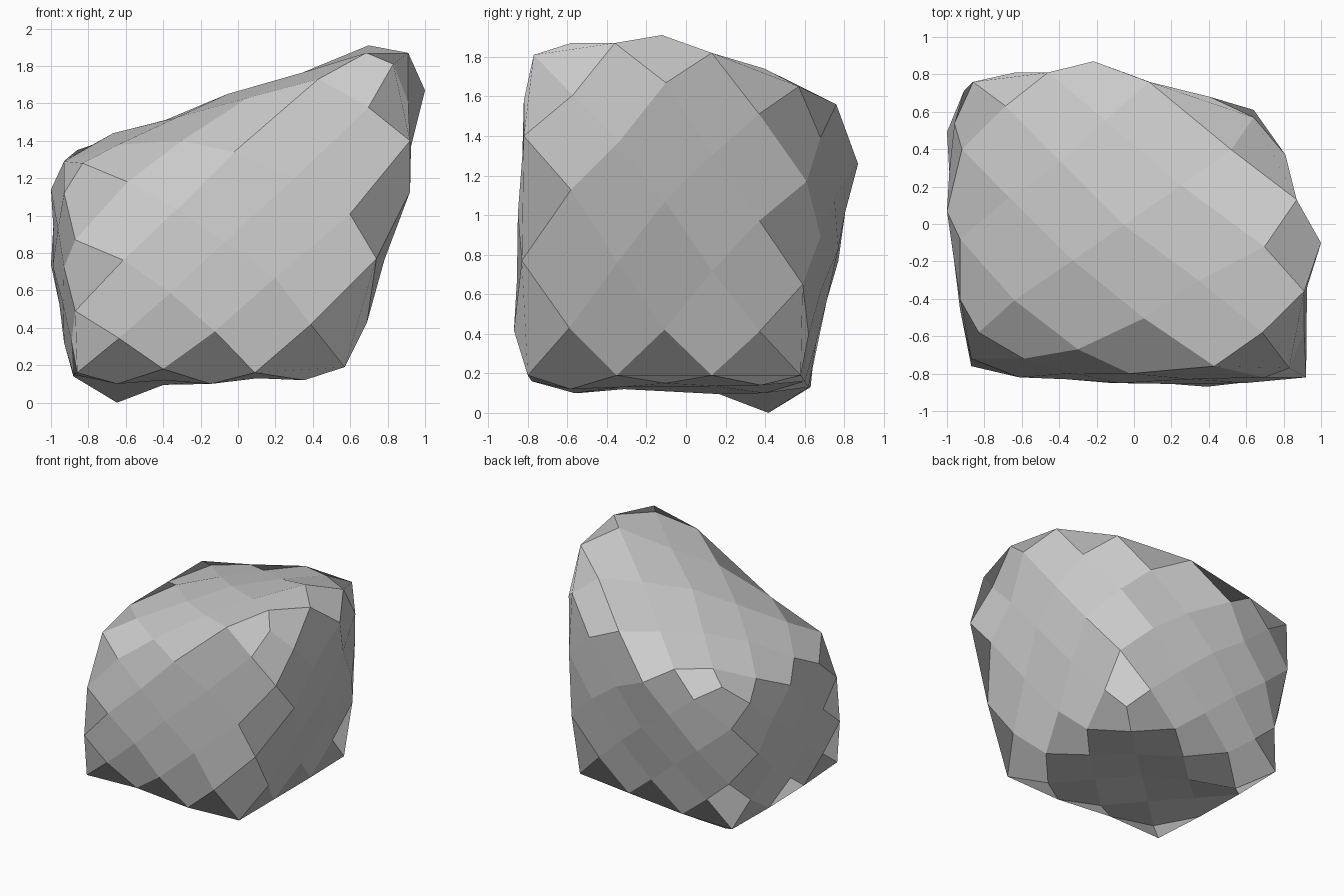
import bpy, bmesh
from itertools import product
from mathutils import Vector

if "Cube" in bpy.data.objects:
    bpy.data.objects.remove(bpy.data.objects["Cube"])

# Eight corners of the boulder, by (right?, back?, top?)
corner = {(0, 0, 0): (-.86, -.74, .16), (1, 0, 0): (.57, -.80, .19),
          (1, 1, 0): (.56, .58, .19), (0, 1, 0): (-.86, .63, .13),
          (0, 0, 1): (-.83, -.58, 1.28), (1, 0, 1): (.83, -.77, 1.81),
          (1, 1, 1): (.64, .57, 1.65), (0, 1, 1): (-.86, .76, 1.35)}

# Two points along each rim between sides; None marks the rim's direction
rim = {(None, 0, 0): [(-.40, -.75, .18), (.09, -.78, .16)],
       (None, 6, 0): [(-.40, .62, .13), (.10, .60, .16)],
       (None, 0, 6): [(-.30, -.67, 1.40), (.43, -.76, 1.73)],
       (None, 6, 6): [(-.46, .81, 1.41), (.08, .76, 1.56)],
       (0, None, 0): [(-.88, -.28, .15), (-.88, .18, .14)],
       (6, None, 0): [(.57, -.35, .19), (.57, .13, .19)],
       (0, None, 6): [(-.93, -.08, 1.29), (-.92, .40, 1.30)],
       (6, None, 6): [(.91, -.36, 1.87), (.87, .13, 1.82)],
       (0, 0, None): [(-.87, -.76, .49), (-.87, -.72, .87)],
       (6, 0, None): [(.74, -.83, .77), (.92, -.82, 1.40)],
       (0, 6, None): [(-.84, .64, .50), (-.91, .71, 1.0)],
       (6, 6, None): [(.63, .59, .65), (.64, .61, 1.17)]}

# Outward position of nine facet points per side, keyed by (axis, end)
relief = {
    (0, 0): [[-.89, -.93, -.90], [-.93, -.99, -1.0], [-.93, -1.0, -.96]],   # left
    (0, 6): [[.69, .65, .60], [.92, .87, .78], [.91, 1.0, .81]],            # right
    (1, 0): [[-.80, -.85, -.87], [-.82, -.85, -.85], [-.72, -.80, -.82]],   # front
    (1, 6): [[.65, .66, .62], [.77, .77, .68], [.81, .87, .68]],            # back
    (2, 0): [[.10, .10, .12], [.13, .15, .15], [0, .10, .14]],              # bottom
    (2, 6): [[1.38, 1.63, 1.87], [1.44, 1.65, 1.91], [1.41, 1.54, 1.74]]}   # top

# Facet points shifted along their side
nudge = {(6, 1, 3): (0, 0, .14), (6, 3, 3): (0, 0, .11), (6, 5, 3): (0, 0, .04),
         (6, 1, 5): (0, 0, .06), (6, 3, 5): (0, 0, .17), (6, 5, 5): (0, 0, .06),
         (1, 1, 6): (-.05, 0, 0), (3, 1, 6): (.07, -.03, 0), (5, 1, 6): (.13, -.04, 0),
         (1, 3, 6): (-.06, .08, 0), (5, 3, 6): (.20, -.05, 0),
         (1, 5, 6): (-.06, .10, 0), (3, 5, 6): (-.06, .09, 0), (5, 5, 6): (.08, 0, 0),
         (5, 0, 3): (.13, 0, .05), (5, 0, 5): (.15, 0, .08), (3, 6, 5): (-.10, 0, -.04)}


def blend(t):
    """Trilinear position between the eight corners."""
    p = Vector((0, 0, 0))
    for c, q in corner.items():
        w = 1
        for a in range(3):
            w *= t[a] if c[a] else 1 - t[a]
        p += w * Vector(q)
    return p


def sides(key):
    return [(a, key[a]) for a in range(3) if key[a] in (0, 6)]


def centres(key):
    """Facet points around a grid vertex or grid edge."""
    found = []
    for s in sides(key):
        opts = [[s[1]] if a == s[0] else
                ([key[a]] if key[a] % 2 else
                 [k for k in (key[a] - 1, key[a] + 1) if 0 < k < 6])
                for a in range(3)]
        found += product(*opts)
    return found


pos = {}
# Facet points on each side
for (axis, end), rows in relief.items():
    u, v = [a for a in range(3) if a != axis]
    for j, row in enumerate(rows):
        for i, h in enumerate(row):
            key, t = [end] * 3, [end / 6] * 3
            key[u], key[v] = 2 * i + 1, 2 * j + 1
            t[u], t[v] = (.15, .5, .85)[i], (.15, .5, .85)[j]
            p = blend(t)
            p[axis] = h
            pos[tuple(key)] = p + Vector(nudge.get(tuple(key), (0, 0, 0)))

# Rim points
for line, pts in rim.items():
    for step, p in zip((2, 4), pts):
        pos[tuple(step if k is None else k for k in line)] = Vector(p)

# Corners and the smooth points inside each side
grid = [k for k in product((0, 2, 4, 6), repeat=3) if sides(k)]
for key in grid:
    if len(sides(key)) == 3:
        pos[key] = Vector(corner[tuple(k // 6 for k in key)])
    elif len(sides(key)) == 1:
        pos[key] = sum((pos[k] for k in centres(key)), Vector()) / 4

# One diamond facet across every grid edge
bm = bmesh.new()
vert = {k: bm.verts.new(p) for k, p in pos.items()}
for key in grid:
    for a in range(3):
        mid, far = list(key), list(key)
        mid[a] += 1
        far[a] += 2
        if far[a] > 6 or not sides(mid):
            continue
        c = centres(mid)
        bm.faces.new([vert[key], vert[c[0]], vert[tuple(far)], vert[c[1]]])
bmesh.ops.recalc_face_normals(bm, faces=bm.faces[:])

mesh = bpy.data.meshes.new("boulder")
bm.to_mesh(mesh)
bm.free()
boulder = bpy.data.objects.new("boulder", mesh)
bpy.context.collection.objects.link(boulder)
